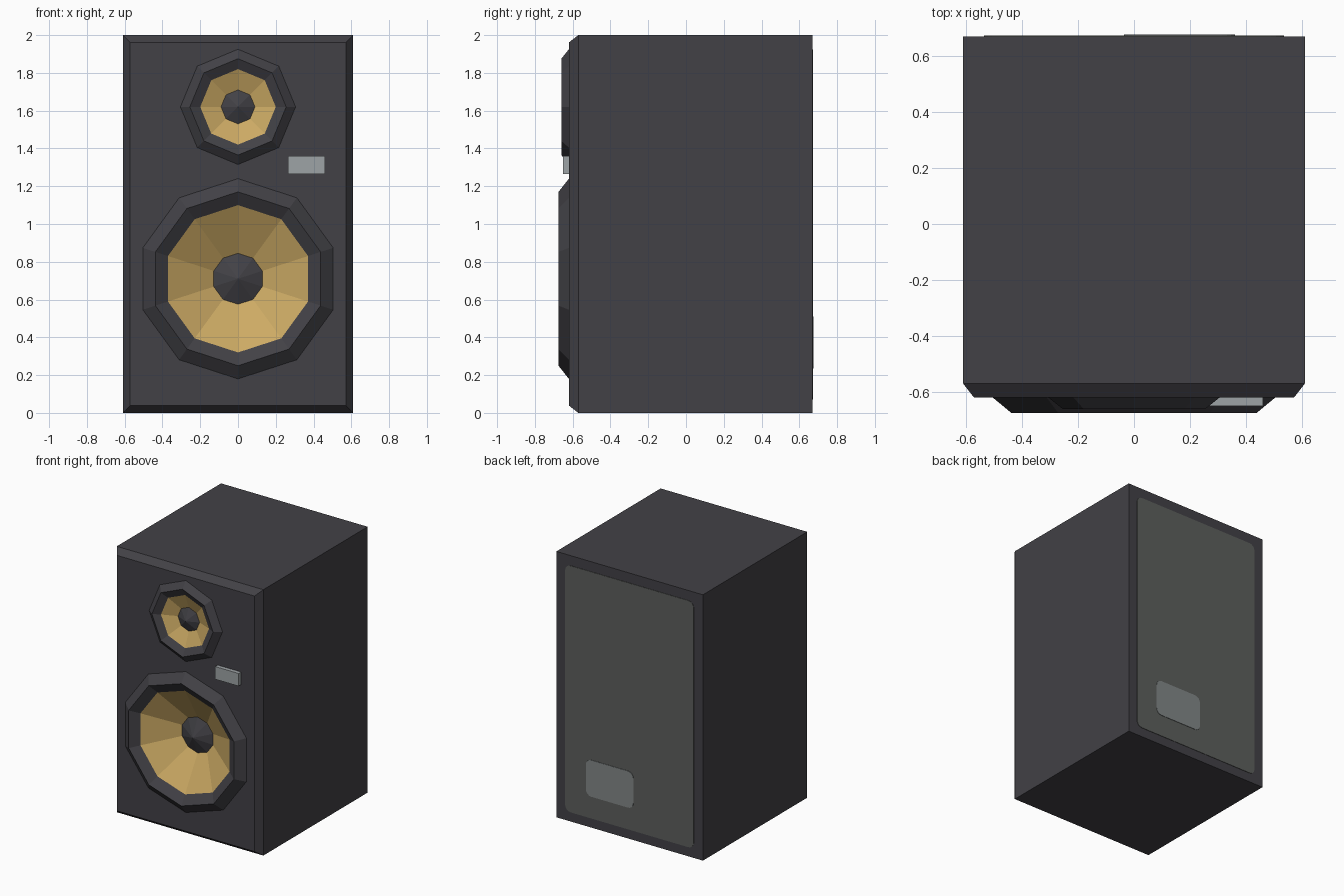
import bpy, bmesh
from math import sin, cos, pi

if "Cube" in bpy.data.objects:
    bpy.data.objects.remove(bpy.data.objects["Cube"], do_unlink=True)


def material(name, srgb):
    lin = [((c / 255 + 0.055) / 1.055) ** 2.4 for c in srgb]
    m = bpy.data.materials.new(name)
    m.use_nodes = True
    m.diffuse_color = (*lin, 1)
    m.node_tree.nodes["Principled BSDF"].inputs["Base Color"].default_value = (*lin, 1)
    return m


CHARCOAL = material("charcoal", (66, 65, 70))
GOLD = material("gold", (204, 170, 100))
SILVER = material("silver", (158, 164, 166))
PANEL_GREY = material("panel grey", (92, 95, 92))
PLATE_GREY = material("plate grey", (130, 135, 136))


def finish(name, bm, mat):
    me = bpy.data.meshes.new(name)
    bm.to_mesh(me)
    bm.free()
    me.materials.append(mat)
    ob = bpy.data.objects.new(name, me)
    bpy.context.scene.collection.objects.link(ob)
    return ob


def box_mesh(x, y, z):
    """Box from (min, max) pairs."""
    bm = bmesh.new()
    bmesh.ops.create_cube(bm, size=1)
    for v in bm.verts:
        v.co = [lo + (c + 0.5) * (hi - lo) for c, (lo, hi) in zip(v.co, (x, y, z))]
    return bm


def lathe(name, profile, sides, cz, mat, closed=False):
    """Faceted turning about the y axis; profile is (radius, y), outside in."""
    bm = bmesh.new()
    rings = [[bm.verts.new((r * sin(2 * pi * i / sides), y, cz + r * cos(2 * pi * i / sides)))
              for i in range(sides)] for r, y in profile]
    for a, b in zip(rings, rings[1:]):
        for i in range(sides):
            j = (i + 1) % sides
            bm.faces.new((a[i], b[i], b[j], a[j]))
    if closed:
        bm.faces.new(rings[0])
        bm.faces.new(rings[-1])
        bmesh.ops.recalc_face_normals(bm, faces=bm.faces)
    bmesh.ops.remove_doubles(bm, verts=bm.verts, dist=1e-5)
    return finish(name, bm, mat)


def rounded_plate(name, x, y, z, radius, mat):
    bm = box_mesh(x, y, z)
    corners = [e for e in bm.edges if abs(e.verts[0].co.y - e.verts[1].co.y) > 1e-4]
    bmesh.ops.bevel(bm, geom=corners, offset=radius, segments=4, profile=0.5, affect='EDGES')
    return finish(name, bm, mat)


# Cabinet with a chamfered front
FRONT = -0.62
bm = box_mesh((-0.61, 0.61), (-0.57, 0.67), (0, 2))
front = min(bm.faces, key=lambda f: f.calc_center_median().y)
bmesh.ops.inset_region(bm, faces=[front], thickness=0.055)
for v in front.verts:
    v.co.y = FRONT
cabinet = finish("cabinet", bm, CHARCOAL)

# Drivers: name, sides, centre height, radii (base, lip, cone, cap), lip / cap base / cap tip y
drivers = [
    ("woofer", 10, 0.71, (0.53, 0.46, 0.39, 0.135), -0.675, -0.48, -0.54),
    ("tweeter", 8, 1.62, (0.305, 0.255, 0.2, 0.09), -0.66, -0.585, -0.625),
]
for name, sides, cz, (base, lip, cone, cap), y_lip, y_cap, y_tip in drivers:
    # Opening in the cabinet
    cutter = lathe("cutter", [(cone + 0.02, y_cap + 0.03), (cone + 0.02, -0.7)],
                   sides, cz, CHARCOAL, closed=True)
    mod = cabinet.modifiers.new("opening", 'BOOLEAN')
    mod.operation = 'DIFFERENCE'
    mod.solver = 'EXACT'
    mod.object = cutter
    bpy.context.view_layer.objects.active = cabinet
    bpy.ops.object.modifier_apply(modifier=mod.name)
    bpy.data.objects.remove(cutter, do_unlink=True)

    # Surround, cone and dust cap
    y_rim = FRONT - 0.01
    lathe(name + "_surround", [(base, FRONT), (lip, y_lip), (cone, y_rim)], sides, cz, CHARCOAL)
    lathe(name + "_cone", [(cone, y_rim), (cap, y_cap)], sides, cz, GOLD)
    lathe(name + "_dust_cap", [(cap, y_cap), (0, y_tip)], sides, cz, CHARCOAL)

# Front badge
finish("front_badge", box_mesh((0.265, 0.46), (-0.65, FRONT), (1.265, 1.36)), SILVER)

# Rear panel and connection plate
rounded_plate("rear_panel", (-0.535, 0.535), (0.665, 0.673), (0.07, 1.925), 0.045, PANEL_GREY)
rounded_plate("terminal_plate", (-0.035, 0.36), (0.668, 0.676), (0.235, 0.51), 0.045, PLATE_GREY)
